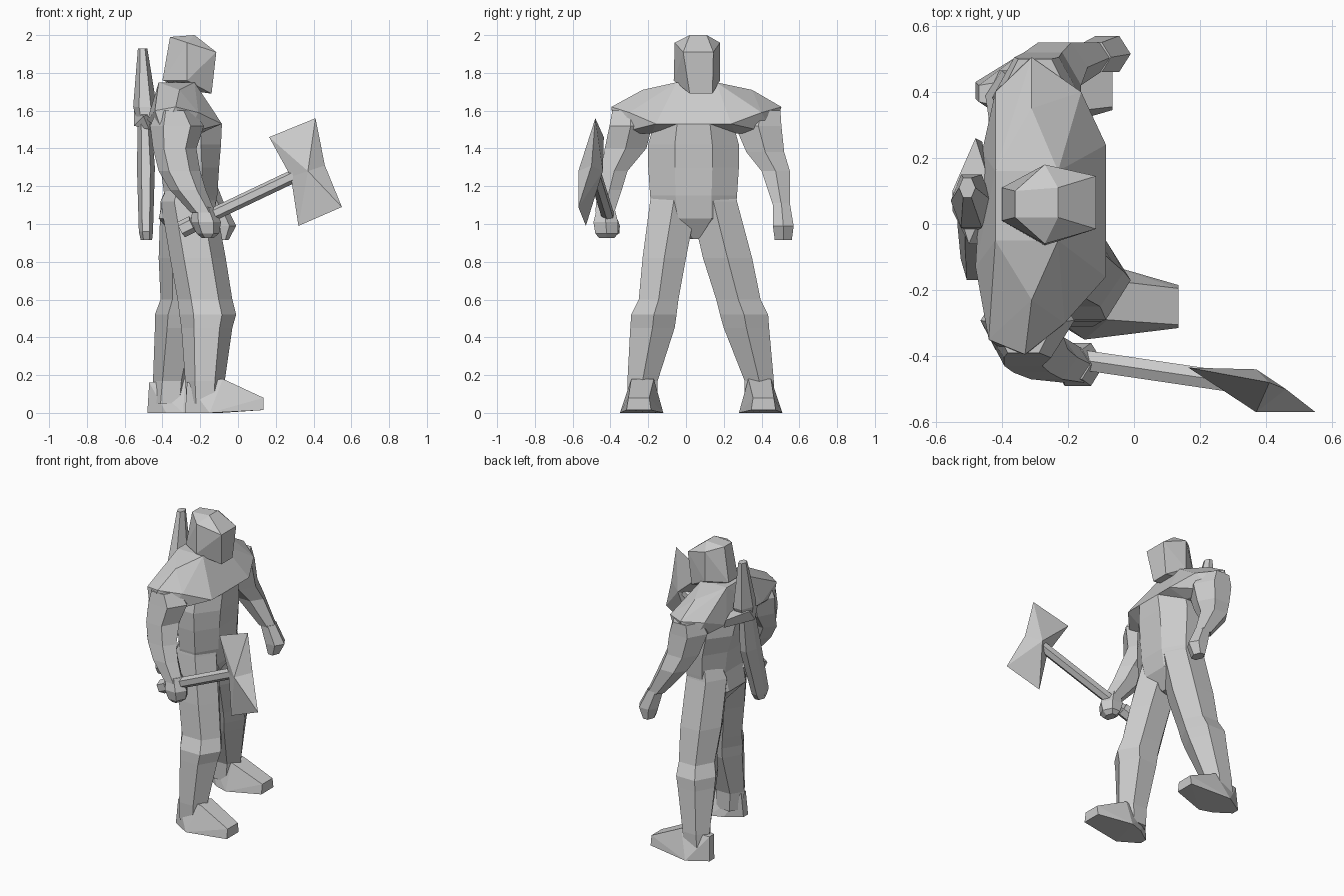
import bpy, bmesh, math
from mathutils import Vector


def finish(name, bm):
    bmesh.ops.recalc_face_normals(bm, faces=bm.faces)
    me = bpy.data.meshes.new(name)
    bm.to_mesh(me)
    bm.free()
    ob = bpy.data.objects.new(name, me)
    bpy.context.collection.objects.link(ob)
    return ob


def loft(name, rings, n=6, turn=0.0):
    """Stack of n-sided rings, each given as (z, x0, x1, y0, y1)."""
    ang = [turn + 2 * math.pi * i / n for i in range(n)]
    mx = max(abs(math.cos(a)) for a in ang)
    my = max(abs(math.sin(a)) for a in ang)
    bm = bmesh.new()
    loops = []
    for z, x0, x1, y0, y1 in rings:
        loops.append([bm.verts.new(((x0 + x1) / 2 + (x1 - x0) / 2 * math.cos(a) / mx,
                                    (y0 + y1) / 2 + (y1 - y0) / 2 * math.sin(a) / my, z))
                      for a in ang])
    for a, b in zip(loops, loops[1:]):
        for i in range(n):
            j = (i + 1) % n
            bm.faces.new((a[i], a[j], b[j], b[i]))
    bm.faces.new(loops[0])
    bm.faces.new(loops[-1])
    return finish(name, bm)


def hull(name, pts):
    """Faceted convex solid around a few points."""
    bm = bmesh.new()
    for p in pts:
        bm.verts.new(p)
    bmesh.ops.convex_hull(bm, input=bm.verts[:])
    loose = [v for v in bm.verts if not v.link_faces]
    bmesh.ops.delete(bm, geom=loose, context='VERTS')
    return finish(name, bm)


def rod(name, p, q, r, n=6):
    p, q = Vector(p), Vector(q)
    rot = (q - p).to_track_quat('Z', 'Y').to_matrix().to_4x4()
    rot.translation = (p + q) / 2
    bm = bmesh.new()
    bmesh.ops.create_cone(bm, cap_ends=True, segments=n, radius1=r, radius2=r,
                          depth=(q - p).length, matrix=rot)
    return finish(name, bm)


# Trunk and pelvis
loft("trunk", [(1.53, -.47, -.085, -.17, .25), (1.42, -.45, -.09, -.20, .28),
               (1.30, -.41, -.10, -.20, .28), (1.15, -.39, -.11, -.19, .27),
               (1.03, -.42, -.13, -.17, .26), (.92, -.33, -.20, .02, .09)], 8, math.pi / 8)

# Shoulders and upper chest
hull("shoulders", [(x, y, 1.75) for x in (-.42, -.23) for y in (-.05, .16)] + [
    (-.31, -.23, 1.71), (-.31, .35, 1.71),
    (-.44, -.35, 1.60), (-.33, -.395, 1.62), (-.21, -.30, 1.59),
    (-.40, -.38, 1.48), (-.27, -.36, 1.48),
    (-.42, .40, 1.60), (-.31, .505, 1.62), (-.16, .40, 1.59),
    (-.37, .46, 1.48), (-.25, .46, 1.48),
    (-.085, -.16, 1.53), (-.085, .24, 1.53), (-.48, -.13, 1.55), (-.46, .22, 1.53),
    (-.20, -.18, 1.48), (-.20, .26, 1.48)])

# Head with flat face
hull("head", [(-.36, .02, 1.99), (-.36, .10, 1.99), (-.23, .02, 2.0), (-.23, .11, 2.0),
              (-.27, -.06, 1.96), (-.27, .18, 1.96), (-.27, -.065, 1.76), (-.27, .18, 1.76),
              (-.40, .01, 1.76), (-.40, .11, 1.76),
              (-.115, -.015, 1.91), (-.115, .145, 1.91),
              (-.14, .02, 1.69), (-.14, .14, 1.69), (-.21, .02, 1.70), (-.21, .14, 1.70)])
loft("neck", [(1.65, -.40, -.20, -.03, .15), (1.80, -.37, -.21, -.01, .13)])

# Legs
loft("right_leg", [(1.24, -.35, -.16, -.17, .01), (1.12, -.41, -.12, -.19, .06),
                   (.82, -.36, -.065, -.23, .00),
                   (.60, -.32, -.03, -.25, -.04), (.52, -.31, -.01, -.29, -.05),
                   (.45, -.30, -.03, -.295, -.06), (.17, -.28, -.07, -.31, -.15),
                   (.05, -.27, -.08, -.31, -.15)])
loft("left_leg", [(1.24, -.36, -.16, .07, .25), (1.12, -.41, -.12, .02, .27),
                  (.82, -.42, -.13, .09, .35),
                  (.60, -.41, -.16, .16, .395), (.52, -.44, -.16, .18, .435),
                  (.45, -.44, -.18, .20, .44), (.17, -.45, -.25, .31, .465),
                  (.05, -.46, -.26, .31, .465)])

# Feet: the left one is the mirrored right one, one step back
foot = [(-.28, -.27, 0), (-.28, -.22, 0), (-.15, -.35, 0), (-.09, -.12, 0), (-.18, -.15, 0),
        (.135, -.315, .015), (.135, -.185, .015), (.135, -.305, .08), (.135, -.195, .08),
        (-.27, -.26, .16), (-.27, -.21, .16), (-.08, -.29, .18), (-.08, -.17, .18)]
hull("right_foot", foot)
hull("left_foot", [(x - .20, .16 - y, z) for x, y, z in foot])

# Arms
loft("right_arm", [(1.60, -.43, -.24, -.39, -.20), (1.52, -.465, -.18, -.405, -.18),
                   (1.40, -.45, -.22, -.43, -.21),
                   (1.28, -.42, -.20, -.45, -.31), (1.18, -.36, -.17, -.47, -.34),
                   (1.06, -.25, -.12, -.48, -.38)])
loft("left_arm", [(1.60, -.40, -.20, .30, .50), (1.52, -.43, -.16, .26, .505),
                  (1.38, -.39, -.16, .32, .52),
                  (1.28, -.34, -.14, .40, .55), (1.10, -.19, -.07, .46, .55)])

# Hands
loft("right_hand", [(1.09, -.24, -.13, -.47, -.38), (1.01, -.25, -.09, -.49, -.36),
                    (.95, -.22, -.10, -.48, -.36), (.925, -.19, -.13, -.46, -.38)])
loft("left_hand", [(1.11, -.18, -.07, .46, .55), (.99, -.15, -.01, .46, .57),
                   (.915, -.12, -.05, .47, .56)])

# Double-bladed axe: handle, pommel and fan-shaped head
rod("axe_handle", (-.27, -.395, .985), (.34, -.485, 1.275), .035)
rod("axe_pommel", (-.30, -.39, .97), (-.24, -.40, 1.0), .045)
rim = [(.165, -.435, 1.46), (.41, -.48, 1.56), (.46, -.50, 1.31),
       (.55, -.57, 1.09), (.32, -.53, .99), (.28, -.50, 1.25)]
bm = bmesh.new()
edge = [bm.verts.new(p) for p in rim]
for peak in ((.37, -.44, 1.28), (.37, -.57, 1.28)):
    v = bm.verts.new(peak)
    for i in range(6):
        bm.faces.new((edge[i], edge[(i + 1) % 6], v))
finish("axe_head", bm)

# Sword slung across the back
loft("sword_grip", [(1.93, -.53, -.48, .08, .14), (1.62, -.555, -.43, -.01, .15),
                    (1.53, -.53, -.45, -.02, .11)])
hull("sword_guard", [(-.48, .26, 1.58), (-.46, .25, 1.52), (-.55, .10, 1.60), (-.55, .04, 1.52),
                     (-.43, .10, 1.60), (-.43, .04, 1.52), (-.50, -.06, 1.57), (-.47, -.06, 1.50)])
loft("sword_blade", [(1.56, -.53, -.46, -.01, .11), (1.30, -.535, -.44, -.08, .08),
                     (.96, -.525, -.45, -.17, -.04), (.915, -.515, -.455, -.15, -.07)])
